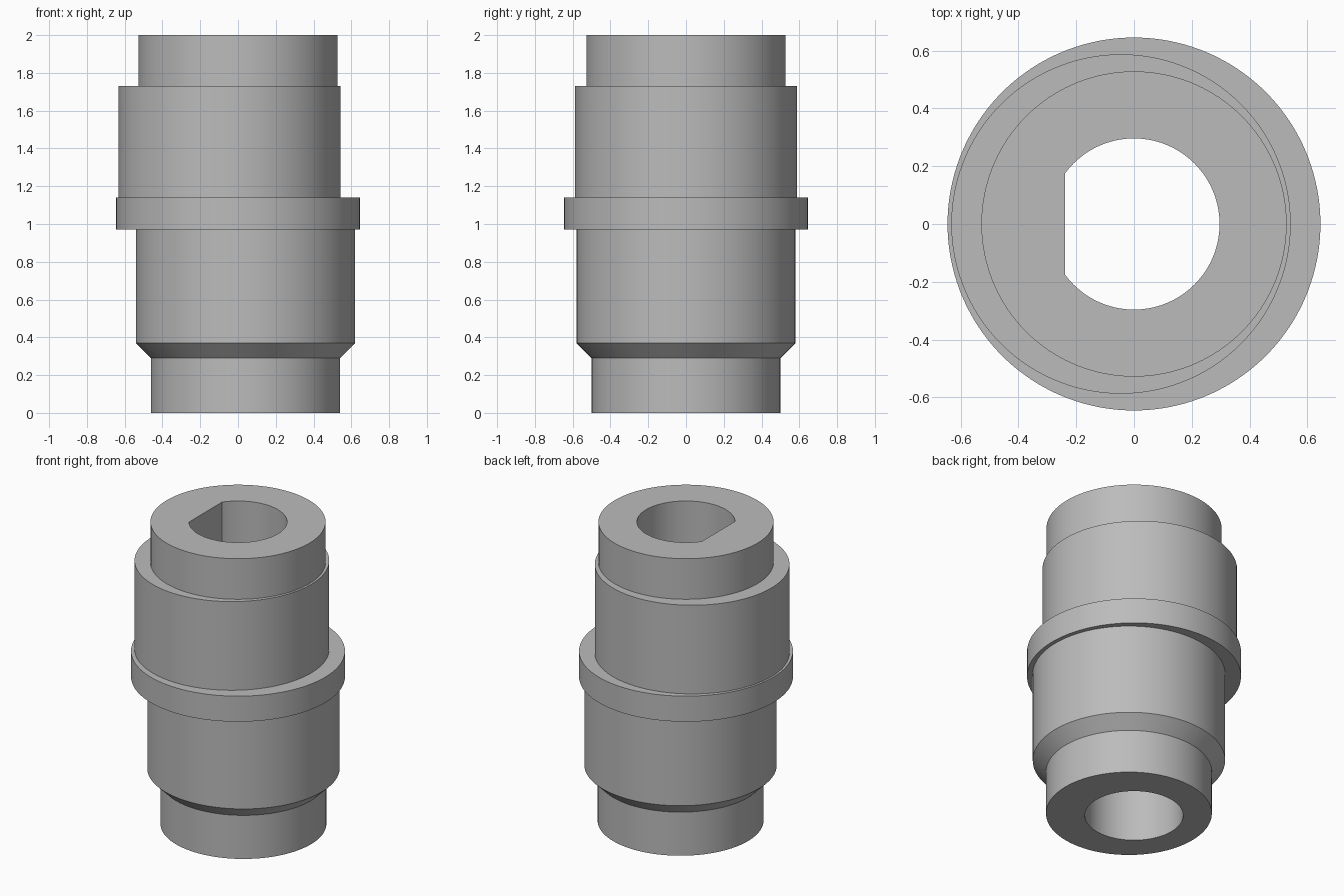
import bpy, bmesh, math

cube = bpy.data.objects.get("Cube")
if cube:
    bpy.data.objects.remove(cube, do_unlink=True)

SEGMENTS = 160
BORE = 0.296
FLAT = -BORE * math.cos(math.radians(36))   # x of the flat in the bore

# Closed section, up the outside and down the bore: (z, radius, x offset, lowest x)
OPEN = -1.0
section = [
    (0.00, 0.50, 0.04, OPEN), (0.29, 0.50, 0.04, OPEN),       # lower collar
    (0.37, 0.58, 0.04, OPEN), (0.97, 0.58, 0.04, OPEN),       # chamfer, lower eccentric
    (0.97, 0.645, 0.0, OPEN), (1.14, 0.645, 0.0, OPEN),       # flange
    (1.14, 0.587, -0.045, OPEN), (1.73, 0.587, -0.045, OPEN), # upper eccentric
    (1.73, 0.528, 0.0, OPEN), (2.00, 0.528, 0.0, OPEN),       # upper collar
    (2.00, BORE, 0.0, FLAT), (0.97, BORE, 0.0, FLAT),         # bore with a flat
    (0.97, BORE, 0.0, OPEN), (0.00, BORE, 0.0, OPEN),         # round bore
]


def ring(bm, z, radius, offset, lowest):
    angles = [math.tau * i / SEGMENTS for i in range(SEGMENTS)]
    return [bm.verts.new((max(offset + radius * math.cos(a), lowest),
                          radius * math.sin(a), z)) for a in angles]


# Loft the rings into one solid bushing
bm = bmesh.new()
rings = [ring(bm, *row) for row in section]
for low, high in zip(rings, rings[1:] + rings[:1]):
    for i in range(SEGMENTS):
        j = (i + 1) % SEGMENTS
        bm.faces.new((low[i], low[j], high[j], high[i]))
bmesh.ops.remove_doubles(bm, verts=bm.verts, dist=0.0001)
bmesh.ops.recalc_face_normals(bm, faces=bm.faces)
mesh = bpy.data.meshes.new("eccentric_bushing")
bm.to_mesh(mesh)
bm.free()

bushing = bpy.data.objects.new("eccentric_bushing", mesh)
bpy.context.collection.objects.link(bushing)

# Plain grey metal
grey = bpy.data.materials.new("grey")
grey.use_nodes = True
colour = (0.5, 0.5, 0.5, 1.0)
grey.diffuse_color = colour
grey.node_tree.nodes["Principled BSDF"].inputs["Base Color"].default_value = colour
mesh.materials.append(grey)

# Smooth walls, crisp rims
bpy.ops.object.select_all(action="DESELECT")
bushing.select_set(True)
bpy.context.view_layer.objects.active = bushing
bpy.ops.object.shade_smooth_by_angle(angle=math.radians(30))
